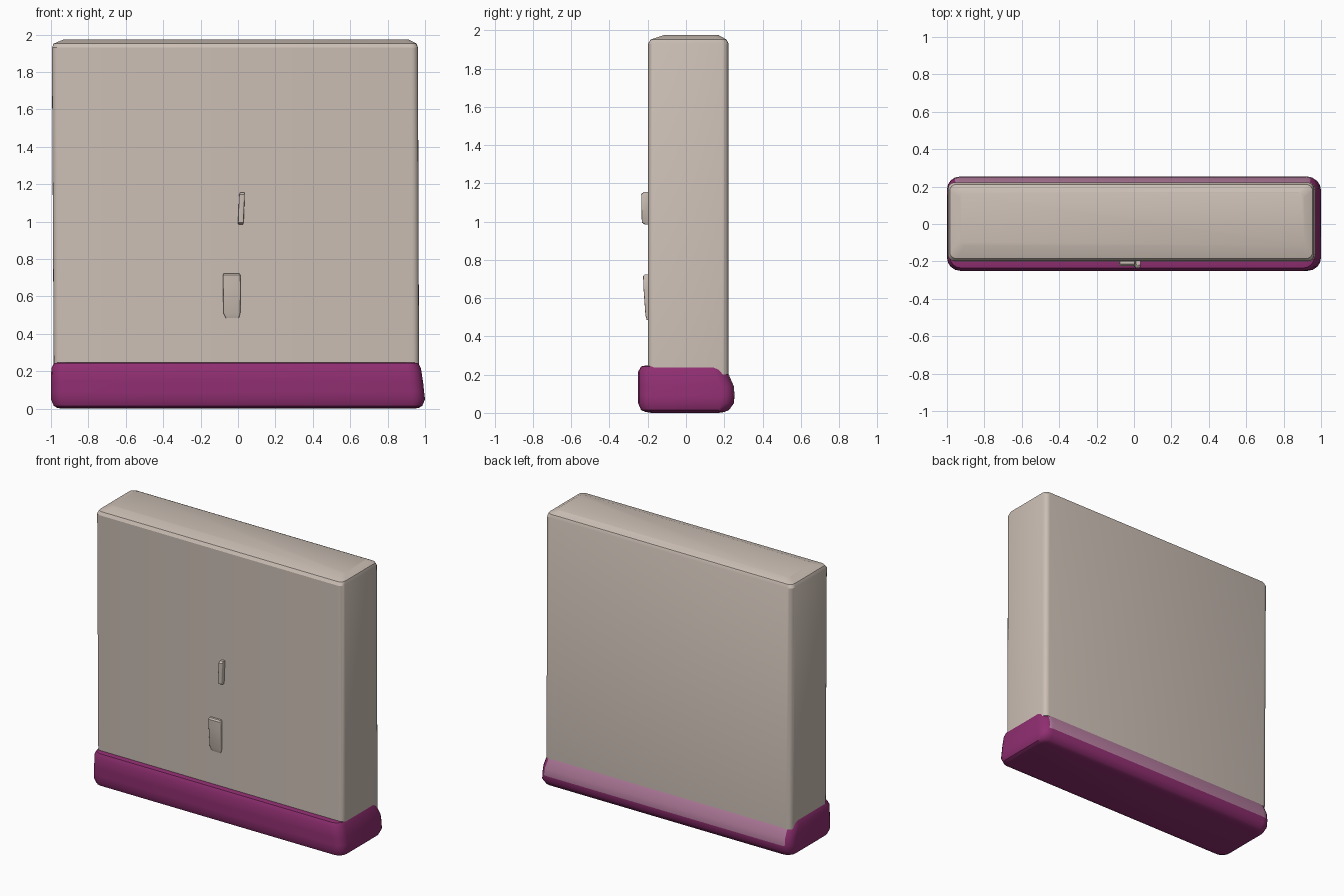
import bpy, bmesh, math

if "Cube" in bpy.data.objects:
    bpy.data.objects.remove(bpy.data.objects["Cube"])


def material(name, rgb):
    m = bpy.data.materials.new(name)
    m.diffuse_color = (*rgb, 1.0)
    m.use_nodes = True
    m.node_tree.nodes["Principled BSDF"].inputs["Base Color"].default_value = m.diffuse_color
    return m


beige = material("warm beige", (0.60, 0.52, 0.46))
purple = material("deep purple", (0.28, 0.028, 0.165))
mauve = material("pale mauve", (0.47, 0.21, 0.35))


def rounded_ring(x0, x1, y0, y1, z, r, steps=4):
    """Rounded rectangle at height z."""
    pts = []
    corners = [(x1 - r, y1 - r, 0), (x0 + r, y1 - r, 90),
               (x0 + r, y0 + r, 180), (x1 - r, y0 + r, 270)]
    for cx, cy, start in corners:
        for i in range(steps + 1):
            a = math.radians(start + 90 * i / steps)
            pts.append((cx + r * math.cos(a), cy + r * math.sin(a), z))
    return pts


def loft(name, rings, mats, rule=None, angle=25):
    """Skin a stack of rings from bottom to top and cap both ends."""
    bm = bmesh.new()
    rows = [[bm.verts.new(p) for p in rounded_ring(*r)] for r in rings]
    n = len(rows[0])
    for a, b in zip(rows, rows[1:]):
        for i in range(n):
            j = (i + 1) % n
            bm.faces.new((a[i], a[j], b[j], b[i]))
    bm.faces.new(list(reversed(rows[0])))
    bm.faces.new(rows[-1])
    bmesh.ops.recalc_face_normals(bm, faces=bm.faces)
    bm.normal_update()
    if rule:
        for f in bm.faces:
            f.material_index = rule(f)
    me = bpy.data.meshes.new(name)
    bm.to_mesh(me)
    bm.free()
    for m in mats:
        me.materials.append(m)
    ob = bpy.data.objects.new(name, me)
    bpy.context.collection.objects.link(ob)
    bpy.ops.object.select_all(action='DESELECT')
    ob.select_set(True)
    bpy.context.view_layer.objects.active = ob
    bpy.ops.object.shade_smooth_by_angle(angle=math.radians(angle))
    return ob


# Tall slab body with a shallow sloped rim on top
loft("body", [
    (-0.985, 0.968, -0.20, 0.222, 0.20, 0.035),
    (-0.995, 0.962, -0.198, 0.222, 1.93, 0.035),
    (-0.985, 0.955, -0.185, 0.212, 1.952, 0.035),
    (-0.93, 0.91, -0.115, 0.17, 1.975, 0.03),
], [beige])


# Base plinth: sloped back face is mauve, the rest purple
def base_colour(f):
    z = f.calc_center_median().z
    return 1 if f.normal.y > 0.5 and abs(f.normal.x) < 0.2 and z > 0.08 else 0


loft("base", [
    (-0.965, 0.965, -0.21, 0.20, 0.004, 0.05),
    (-0.985, 0.985, -0.235, 0.225, 0.015, 0.06),
    (-1.0, 1.0, -0.25, 0.25, 0.05, 0.07),
    (-1.0, 0.995, -0.25, 0.254, 0.09, 0.07),
    (-1.0, 0.99, -0.25, 0.25, 0.14, 0.07),
    (-0.998, 0.978, -0.25, 0.217, 0.215, 0.07),
    (-0.985, 0.965, -0.235, 0.203, 0.243, 0.06),
    (-0.97, 0.95, -0.215, 0.19, 0.247, 0.05),
], [purple, mauve], base_colour, 35)

# Underside foot pad that brings the base to the ground
loft("base_underside", [
    (-0.94, 0.94, -0.18, 0.17, 0.0, 0.04),
    (-0.965, 0.965, -0.21, 0.20, 0.0045, 0.05),
], [purple])

# Small upright handle on the front
loft("handle", [
    (0.002, 0.026, -0.215, -0.18, 0.985, 0.006),
    (0.0, 0.03, -0.231, -0.18, 0.995, 0.006),
    (0.006, 0.036, -0.234, -0.18, 1.145, 0.006),
    (0.012, 0.034, -0.220, -0.18, 1.155, 0.006),
], [beige])

# Tapered latch plate below the handle
loft("latch_plate", [
    (-0.065, 0.005, -0.205, -0.18, 0.485, 0.006),
    (-0.078, 0.012, -0.212, -0.18, 0.51, 0.006),
    (-0.08, 0.014, -0.222, -0.18, 0.65, 0.006),
    (-0.08, 0.012, -0.224, -0.18, 0.715, 0.006),
    (-0.076, 0.008, -0.215, -0.18, 0.724, 0.006),
], [beige])
